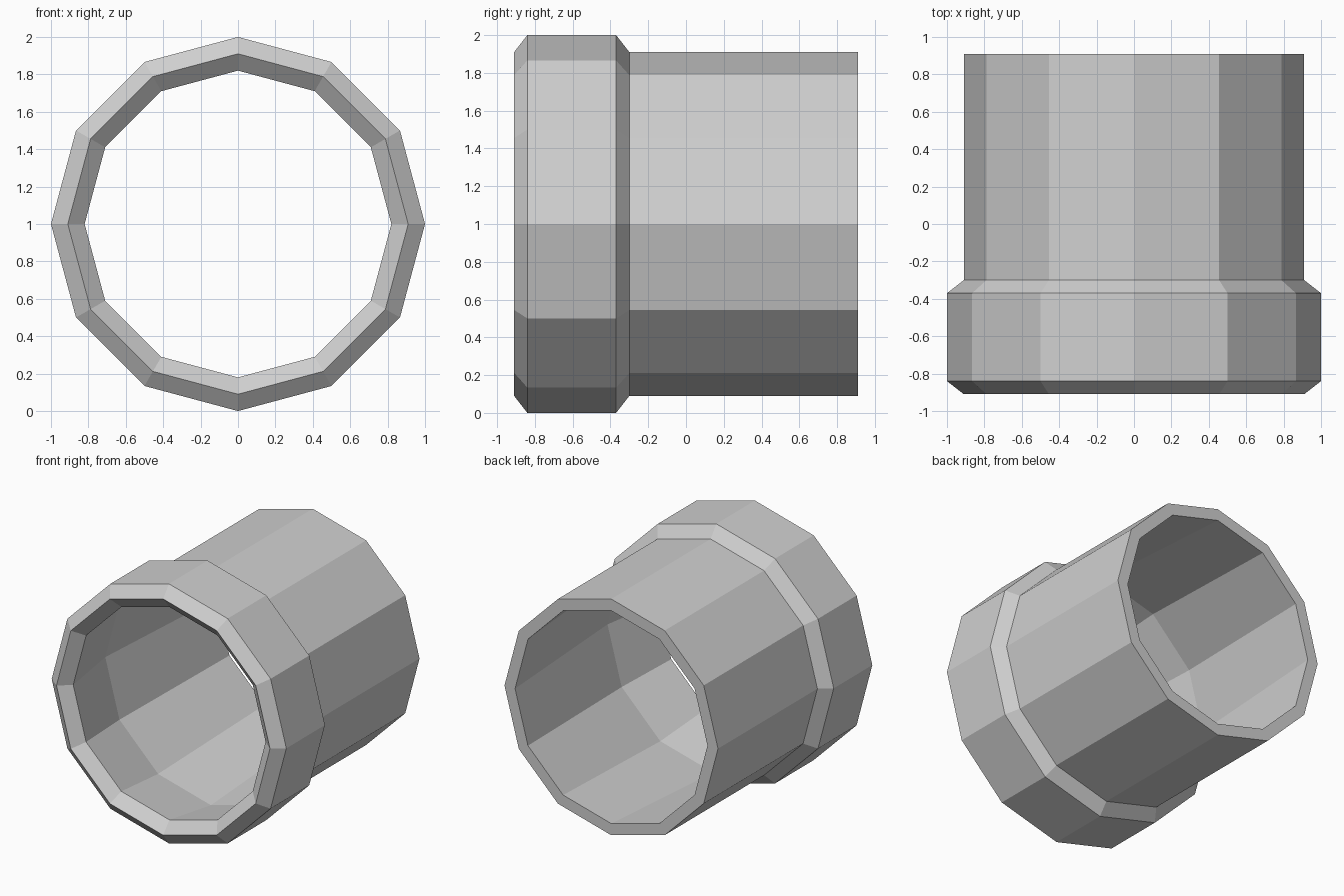
import bpy
import bmesh
from math import cos, sin, tau

cube = bpy.data.objects.get("Cube")
if cube:
    bpy.data.objects.remove(cube, do_unlink=True)

SIDES = 12

# Closed wall section as (radius, y): outside of collar and tube, then the bore
SECTION = [
    (0.91, -0.91),   # front lip
    (1.00, -0.84),   # collar
    (1.00, -0.37),
    (0.91, -0.30),   # tube
    (0.91, 0.91),
    (0.82, 0.91),    # back rim
    (0.90, -0.33),   # widest part of the bore
    (0.82, -0.835),  # inner edge of the lip
]

grey = bpy.data.materials.new("plain_grey")
grey.use_nodes = True
colour = (0.63, 0.63, 0.63, 1.0)
grey.diffuse_color = colour
grey.node_tree.nodes["Principled BSDF"].inputs["Base Color"].default_value = colour


def lathe(name, section, sides, height):
    """Turn a closed section around a level axis running along y."""
    bm = bmesh.new()
    rings = []
    for i in range(sides):
        a = tau * i / sides
        rings.append([bm.verts.new((r * cos(a), y, height + r * sin(a)))
                      for r, y in section])
    n = len(section)
    for i in range(sides):
        here, after = rings[i], rings[(i + 1) % sides]
        for j in range(n):
            k = (j + 1) % n
            bm.faces.new((here[j], here[k], after[k], after[j]))
    bmesh.ops.recalc_face_normals(bm, faces=bm.faces)
    mesh = bpy.data.meshes.new(name)
    bm.to_mesh(mesh)
    bm.free()
    mesh.materials.append(grey)
    obj = bpy.data.objects.new(name, mesh)
    bpy.context.collection.objects.link(obj)
    return obj


# Hollow tube with a chamfered collar at the front
lathe("collared_pipe", SECTION, SIDES, 1.0)
